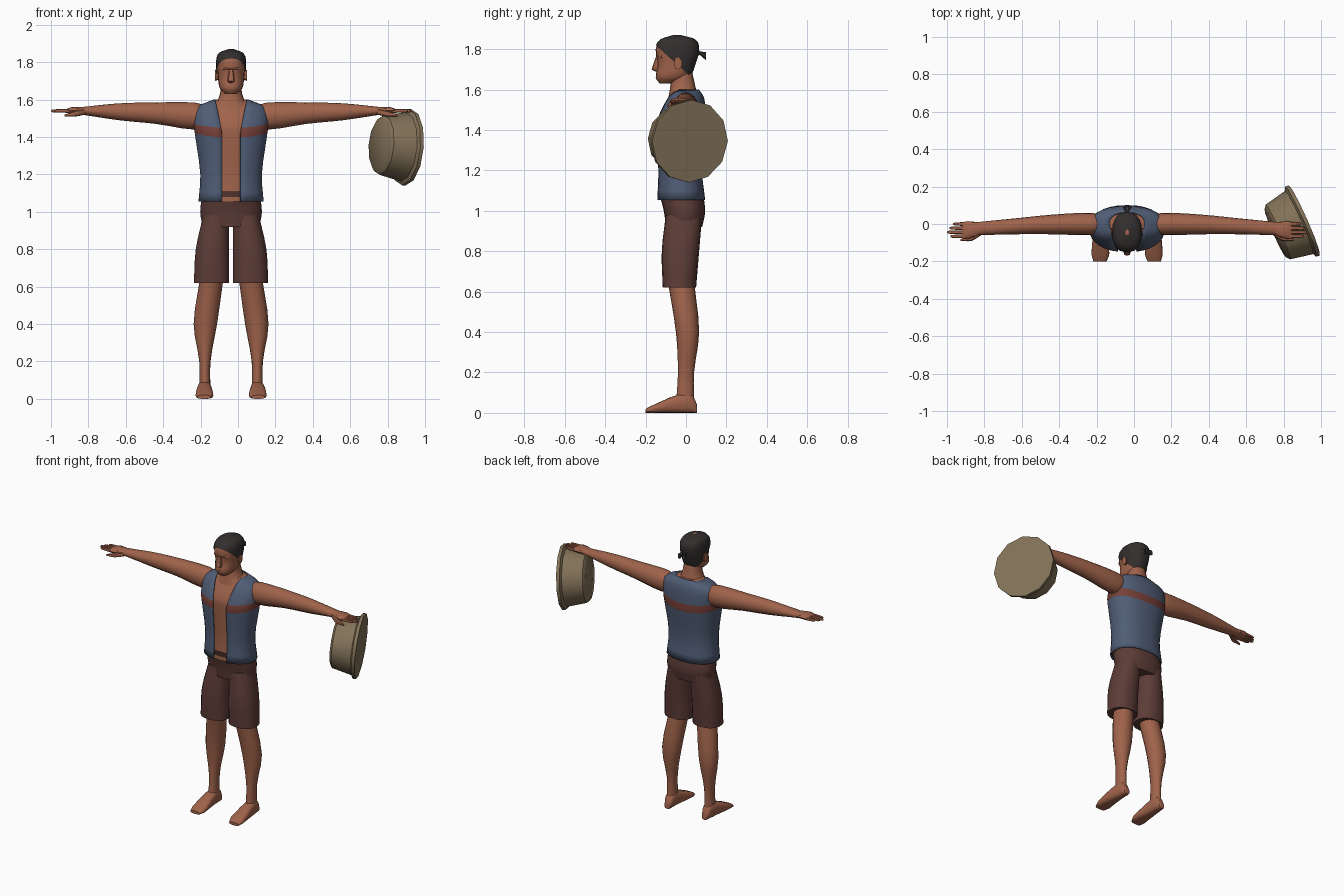
import bpy, bmesh, math
from mathutils import Vector

if "Cube" in bpy.data.objects:
    bpy.data.objects.remove(bpy.data.objects["Cube"])

BODY_X = -0.037  # the body stands a little off centre
HEAD_Z = 1.6
ARM_Z = 1.54


def material(name, *rgb):
    mat = bpy.data.materials.new(name)
    mat.use_nodes = True
    mat.diffuse_color = (*rgb, 1)
    mat.node_tree.nodes["Principled BSDF"].inputs["Base Color"].default_value = (*rgb, 1)
    return mat


skin = material("brown skin", .35, .125, .07)
blue = material("dusty blue cloth", .08, .11, .18)
red = material("dull red stripe", .18, .05, .04)
brown = material("dark brown cloth", .11, .046, .038)
black = material("black hair", .034, .028, .028)
wood = material("tan wood", .23, .17, .1)


def finish(name, bm, *materials, mirror=False, x=BODY_X, z=0):
    """Turn the bmesh into a smooth shaded object, mirrored if it is one of a pair."""
    bmesh.ops.recalc_face_normals(bm, faces=bm.faces)
    mesh = bpy.data.meshes.new(name)
    bm.to_mesh(mesh)
    bm.free()
    for mat in materials:
        mesh.materials.append(mat)
    mesh.shade_smooth()
    mesh.set_sharp_from_angle(angle=math.radians(40))
    ob = bpy.data.objects.new(name, mesh)
    bpy.context.collection.objects.link(ob)
    ob.location = (x, 0, z)
    if mirror:
        ob.modifiers.new("mirror", "MIRROR")
    return ob


def smooth(rings, steps=3):
    """Fill in rings along a smooth curve through the given ones."""
    last = len(rings) - 1
    vectors = [Vector(ring) for ring in rings]

    def slope(i):
        a, b = vectors[max(i - 1, 0)], vectors[min(i + 1, last)]
        return (b - a) / (b[0] - a[0])

    result = []
    for i in range(last):
        a, b = vectors[i], vectors[i + 1]
        span = b[0] - a[0]
        for step in range(steps):
            t = step / steps
            ease = t * t * (3 - 2 * t)
            leave, arrive = t * (1 - t) ** 2, t * t * (t - 1)
            result.append(a.lerp(b, ease) + span * (slope(i) * leave + slope(i + 1) * arrive))
    return result + [vectors[last]]


def oval(turn, low_u, high_u, low_v, high_v, power):
    """Point on a rounded rectangle, starting from its low v side."""
    def along(wave, low, high):
        return (low + high + math.copysign(abs(wave) ** (2 / power), wave) * (high - low)) / 2
    return along(math.sin(turn), low_u, high_u), along(-math.cos(turn), low_v, high_v)


def tube(rings, axis="z", sides=16, power=2.3):
    """Closed loft through rings of position and cross-section extents."""
    bm = bmesh.new()
    loops = []
    for pos, *extents in rings:
        loop = []
        for i in range(sides):
            u, v = oval(math.tau * i / sides, *extents, power)
            place = {"x": (pos, u, v), "y": (u, pos, v), "z": (u, v, pos)}[axis]
            loop.append(bm.verts.new(place))
        loops.append(loop)
    for a, b in zip(loops, loops[1:]):
        for i in range(sides):
            bm.faces.new((a[i - 1], a[i], b[i], b[i - 1]))
    bm.faces.new(loops[0])
    bm.faces.new(loops[-1])
    return bm


def centred(rings, grow=0.0):
    """Rings of height, half width, front and back, as extents."""
    return [(z, -w - grow, w + grow, front - grow, back + grow) for z, w, front, back in rings]


# Head and neck
head = smooth([(.03, .03, -.13, -.06), (.06, .06, -.15, .01), (.12, .07, -.14, .04),
               (.2, .075, -.15, .06), (.25, .06, -.12, .04), (.27, .01, -.06, -.03)])
finish("head", tube(centred(head), sides=20), skin, z=HEAD_Z)
neck = [(-.05, .12, -.09, .06), (0, .07, -.08, .05), (.09, .05, -.07, .03)]
finish("neck", tube(centred(smooth(neck))), skin, z=HEAD_Z)

# Facial features
nose = [(.09, .01, -.15, -.13), (.1, .02, -.17, -.13), (.16, .01, -.15, -.13)]
finish("nose", tube(centred(nose), sides=8), skin, z=HEAD_Z)
for name, height, width in (("brow", .165, .055), ("lips", .07, .025)):
    ridge = [(height + rise * .01, width, -.15 + abs(rise) * .01, -.1) for rise in (-1, 0, 1)]
    finish(name, tube(centred(ridge), power=2), skin, z=HEAD_Z)
ear = [(.06, -.05, -.03, .11, .15), (.085, -.06, -.02, .1, .16)]
finish("ear", tube(ear, "x", sides=10), skin, mirror=True, z=HEAD_Z)

# Hair cap, sliced along a slanting hairline, with a tied knot behind
bm = tube(centred(head, grow=.005), sides=20)
bmesh.ops.bisect_plane(bm, geom=bm.verts[:] + bm.edges[:] + bm.faces[:],
                       plane_co=(0, -.15, .22), plane_no=(0, .9, 1), clear_inner=True)
finish("hair", bm, black, z=HEAD_Z)
knot = [(.04, -.01, .01, .17, .2), (.06, -.02, .02, .165, .2), (.07, -.01, .01, .175, .19)]
finish("hair_knot", tube(knot, "y", sides=10), black, z=HEAD_Z)
tail = [(.065, 0, .01, .175, .19), (.1, .005, .03, .145, .185)]
finish("hair_tail", tube(tail, "y", sides=6), black, mirror=True, z=HEAD_Z)

# Bare torso
trunk = smooth([(1.055, .17, -.14, .09), (1.2, .16, -.135, .075), (1.42, .19, -.145, .095),
                (1.47, .195, -.14, .095), (1.56, .18, -.09, .085), (1.6, .09, -.06, .06)])
finish("torso", tube(centred(trunk, grow=-.008), sides=24), skin)

# Open vest over the torso, with a stripe that sags at the middle
COLUMNS = 28
POWER = 2.3
bm = bmesh.new()
loops = []
for z, *extents in centred(trunk, grow=.005):
    half_gap = .05 + .035 * min(max((z - 1.45) / .15, 0), 1)
    sag = .025 * math.exp(-((z - 1.44) / .07) ** 2)
    start = math.asin((half_gap / extents[1]) ** (POWER / 2))
    loop = []
    for i in range(COLUMNS + 1):
        turn = start + (math.tau - 2 * start) * i / COLUMNS
        x, y = oval(turn, *extents, POWER)
        loop.append(bm.verts.new((x, y, z - sag * math.cos(turn) ** 2)))
    loops.append(loop)
for row, (a, b) in enumerate(zip(loops, loops[1:])):
    in_stripe = 1.42 < (trunk[row][0] + trunk[row + 1][0]) / 2 < 1.47
    for i in range(COLUMNS):
        face = bm.faces.new((a[i], a[i + 1], b[i + 1], b[i]))
        face.material_index = int(in_stripe)
vest = finish("vest", bm, blue, red)
vest.modifiers.new("thickness", "SOLIDIFY").thickness = .008

# Shorts
hips = [(.92, .15, -.1, .08), (1, .165, -.11, .095), (1.11, .15, -.14, .08)]
finish("shorts_hips", tube(centred(smooth(hips)), sides=24), brown)
short = [(.62, .01, .2, -.115, .05), (.8, .01, .19, -.12, .065), (.98, .01, .15, -.1, .08)]
finish("shorts_leg", tube(smooth(short), sides=18), brown, mirror=True)

# Legs and feet
leg = [(.04, .11, .17, -.05, .04), (.2, .11, .17, -.04, .04),
       (.4, .075, .2, -.05, .065), (.65, .04, .165, -.09, .04)]
finish("leg", tube(smooth(leg), power=2), skin, mirror=True)
foot = [(-.2, .11, .18, 0, .02), (-.16, .095, .19, 0, .04),
        (-.04, .105, .18, 0, .09), (.03, .11, .17, 0, .09), (.055, .12, .16, 0, .04)]
finish("foot", tube(smooth(foot), "y", power=2.8), skin, mirror=True)

# Arms and hands
arm = [(.14, -.05, .05, -.08, .03), (.2, -.06, .06, -.1, .045), (.4, -.055, .05, -.07, .045),
       (.6, -.055, .03, -.05, .04), (.8, -.06, .01, -.02, .02)]
finish("arm", tube(smooth(arm), "x", power=2), skin, mirror=True, z=ARM_Z)
palm = [(.77, -.05, .005, -.02, .02), (.85, -.08, .015, -.015, .02), (.88, -.075, .01, -.01, .01)]
finish("palm", tube(smooth(palm), "x", sides=12), skin, mirror=True, z=ARM_Z)
thumb = [(.78, -.06, -.03, -.02, .01), (.83, -.09, -.06, -.03, 0), (.89, -.09, -.08, -.03, -.02)]
finish("thumb", tube(smooth(thumb), "x", sides=8), skin, mirror=True, z=ARM_Z)
fingers = {"little": .93, "ring": .95, "middle": .963, "index": .945}
for i, (name, tip) in enumerate(fingers.items()):
    y = -.022 * i
    finger = [(x, y - r, y + r, -r, r) for x, r in ((.86, .011), (tip - .01, .008), (tip, .004))]
    finish(name + "_finger", tube(finger, "x", sides=8), skin, mirror=True, z=ARM_Z)

# Tilted twelve-sided drum hanging by the left hand
profile = [(-.17, .14), (-.155, .16), (-.03, .185), (-.02, .205), (0, .205)]
drum = finish("drum", tube([(s, -r, r, -r, r) for s, r in profile], sides=12, power=2), wood)
drum.rotation_euler = Vector((.9, .4, -.08)).to_track_quat("Z", "Y").to_euler()
drum.location = (.91, .02, 1.345)
